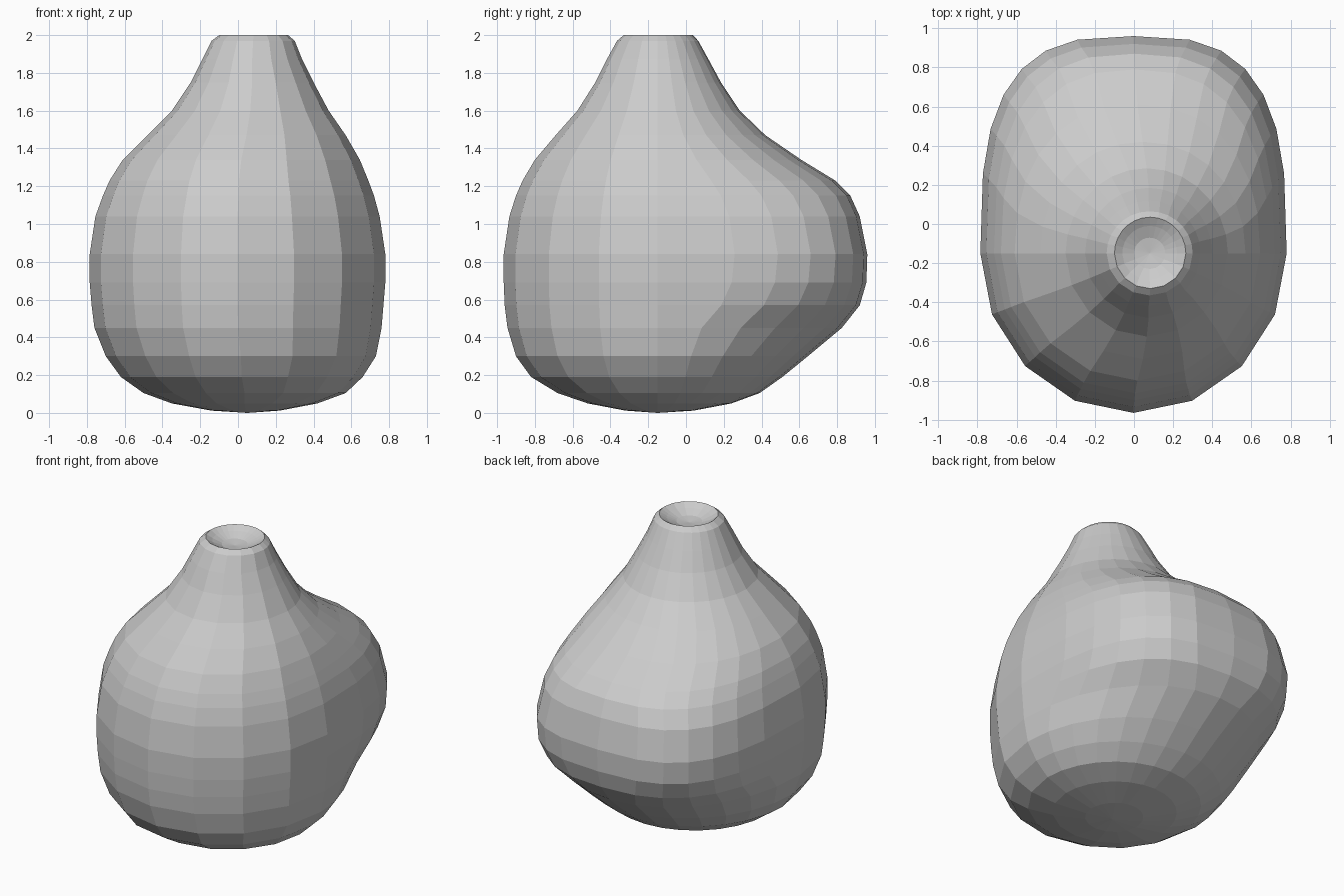
import bpy, bmesh
from math import sin, cos, pi

AXIS_Y = -0.15          # neck and base axis; the lobe swells behind it
FRONT, BACK = 8, 14     # sides on the front half and on the lobed back half

# Cross-sections: z, left x, right x, front y, back y, squareness of the back
SECTIONS = [
    (0.012, -0.14, 0.22, -0.32, 0.04, 2.0),
    (0.05, -0.35, 0.42, -0.52, 0.24, 2.0),
    (0.105, -0.50, 0.57, -0.68, 0.39, 2.0),
    (0.19, -0.62, 0.66, -0.82, 0.51, 2.0),
    (0.30, -0.70, 0.73, -0.90, 0.645, 2.0),
    (0.45, -0.76, 0.76, -0.945, 0.825, 2.1),
    (0.57, -0.775, 0.77, -0.96, 0.92, 2.6),
    (0.69, -0.785, 0.78, -0.965, 0.955, 2.9),
    (0.84, -0.785, 0.78, -0.965, 0.96, 3.0),
    (1.04, -0.755, 0.75, -0.935, 0.92, 2.9),
    (1.15, -0.715, 0.72, -0.90, 0.87, 2.7),
    (1.23, -0.68, 0.69, -0.865, 0.79, 2.5),
    (1.34, -0.61, 0.645, -0.80, 0.61, 2.3),
    (1.47, -0.48, 0.57, -0.69, 0.42, 2.1),
    (1.60, -0.35, 0.48, -0.575, 0.285, 2.0),
    (1.75, -0.25, 0.40, -0.48, 0.185, 2.0),
    (1.87, -0.19, 0.34, -0.42, 0.12, 2.0),
    (1.97, -0.14, 0.30, -0.365, 0.065, 2.0),
    (2.00, -0.10, 0.265, -0.33, 0.035, 2.0),
    (1.975, -0.06, 0.22, -0.285, -0.01, 2.0),   # dimple in the top
    (1.95, 0.00, 0.16, -0.23, -0.07, 2.0),
]


def power(v, p):
    return (abs(v) ** (2 / p)) * (1 if v >= 0 else -1)


def add_ring(bm, z, xl, xr, yf, yb, p):
    cx, rx = (xl + xr) / 2, (xr - xl) / 2
    pts = []
    for i in range(FRONT):                      # round front half
        t = pi + pi * i / FRONT
        pts.append((cx + rx * cos(t), AXIS_Y + (AXIS_Y - yf) * sin(t), z))
    for i in range(BACK):                       # squarer back half
        t = pi * i / BACK
        pts.append((cx + rx * power(cos(t), p),
                    AXIS_Y + (yb - AXIS_Y) * power(sin(t), p), z))
    return [bm.verts.new(c) for c in pts]


# Gourd body with back lobe, neck and dimpled top
bm = bmesh.new()
rings = [add_ring(bm, *s) for s in SECTIONS]
n = FRONT + BACK
for a, b in zip(rings, rings[1:]):
    for i in range(n):
        j = (i + 1) % n
        bm.faces.new((a[i], a[j], b[j], b[i]))
base = bm.verts.new((0.05, AXIS_Y, 0.0))
top = bm.verts.new((0.08, AXIS_Y, 1.94))
for i in range(n):
    j = (i + 1) % n
    bm.faces.new((base, rings[0][j], rings[0][i]))
    bm.faces.new((top, rings[-1][i], rings[-1][j]))
bmesh.ops.recalc_face_normals(bm, faces=bm.faces)

mesh = bpy.data.meshes.new("gourd_body")
bm.to_mesh(mesh)
bm.free()
body = bpy.data.objects.new("gourd_body", mesh)
bpy.context.collection.objects.link(body)
